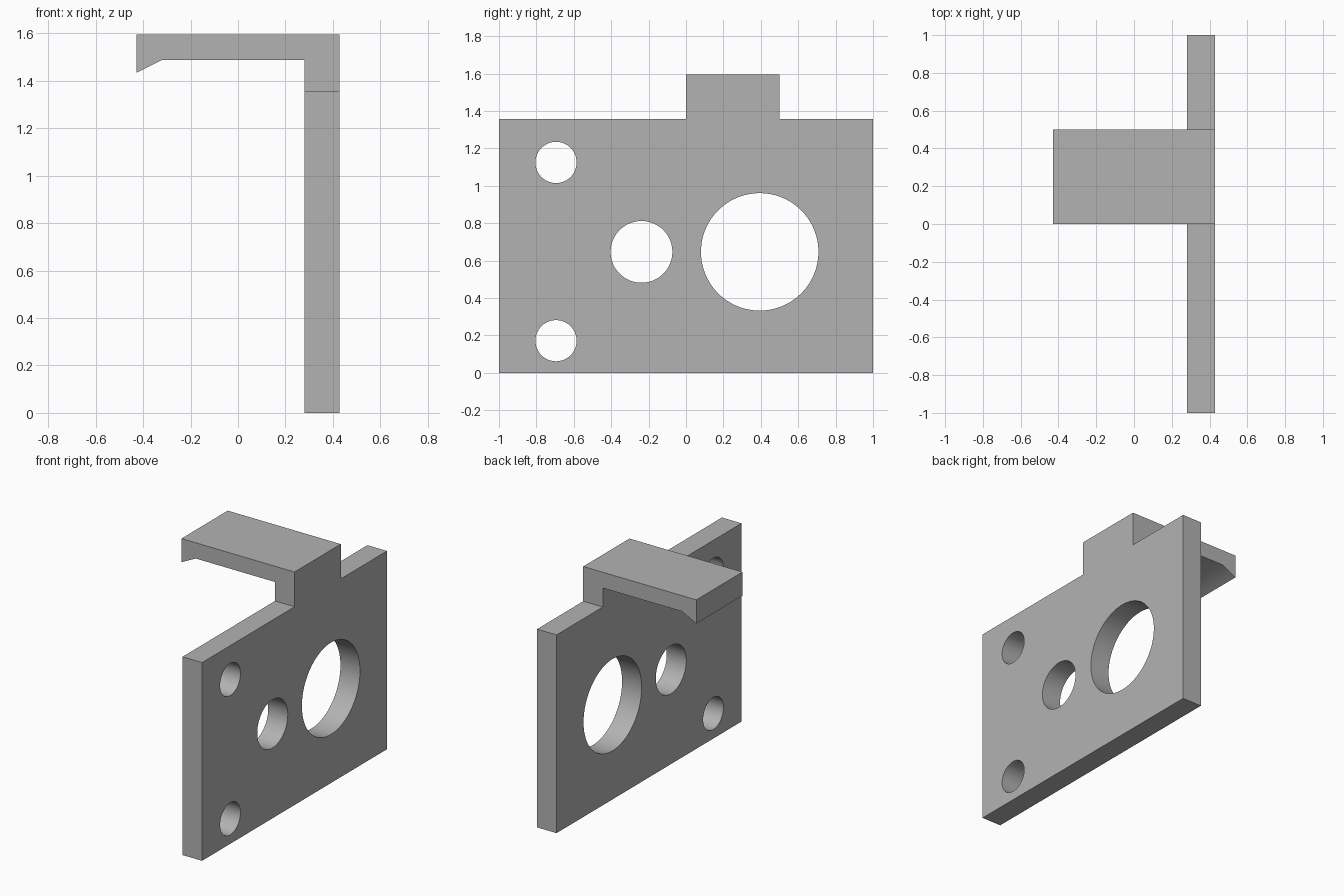
import bpy
import bmesh
from mathutils import Matrix

cube = bpy.data.objects.get("Cube")
if cube:
    bpy.data.objects.remove(cube, do_unlink=True)

PLATE_X, OUTER_X = 0.28, 0.428
PLATE_TOP, TOP = 1.357, 1.595
TAB_Y = (0.0, 0.5)

grey = bpy.data.materials.new("plain grey")
grey.use_nodes = True
colour = (0.45, 0.45, 0.45, 1)
grey.diffuse_color = colour
grey.node_tree.nodes["Principled BSDF"].inputs["Base Color"].default_value = colour


def make_object(name, bm):
    bmesh.ops.recalc_face_normals(bm, faces=bm.faces)
    mesh = bpy.data.meshes.new(name)
    bm.to_mesh(mesh)
    bm.free()
    mesh.materials.append(grey)
    obj = bpy.data.objects.new(name, mesh)
    bpy.context.collection.objects.link(obj)
    return obj


def add_box(bm, low, high):
    size = [b - a for a, b in zip(low, high)]
    centre = [(a + b) / 2 for a, b in zip(low, high)]
    matrix = Matrix.Translation(centre) @ Matrix.Diagonal((*size, 1))
    bmesh.ops.create_cube(bm, size=1, matrix=matrix)


def add_drill(bm, y, z, radius):
    matrix = Matrix.Translation((PLATE_X, y, z)) @ Matrix.Rotation(1.5707963, 4, "Y")
    bmesh.ops.create_cone(bm, cap_ends=True, segments=96, radius1=radius,
                          radius2=radius, depth=1, matrix=matrix)


# Bracket: hooked side profile swept along the full depth
profile = [(OUTER_X, 0), (OUTER_X, TOP), (-OUTER_X, TOP), (-OUTER_X, 1.433),
           (-0.32, 1.487), (PLATE_X, 1.487), (PLATE_X, 0)]
bm = bmesh.new()
face = bm.faces.new([bm.verts.new((x, -1, z)) for x, z in profile])
swept = bmesh.ops.extrude_face_region(bm, geom=[face])["geom"]
bmesh.ops.translate(bm, vec=(0, 2, 0),
                    verts=[v for v in swept if isinstance(v, bmesh.types.BMVert)])
bracket = make_object("hooked_bracket", bm)

# Cutters: shoulders beside the arm, then the four round holes
bm = bmesh.new()
add_box(bm, (-1, -2, PLATE_TOP), (1, TAB_Y[0], 2))
add_box(bm, (-1, TAB_Y[1], PLATE_TOP), (1, 2, 2))
for y, z, radius in [(-0.695, 1.125, 0.11), (-0.695, 0.172, 0.11),
                     (-0.238, 0.647, 0.165), (0.394, 0.647, 0.314)]:
    add_drill(bm, y, z, radius)
cutter = make_object("cutters", bm)
cutter.hide_render = True

cut = bracket.modifiers.new("cuts", "BOOLEAN")
cut.operation = "DIFFERENCE"
cut.solver = "EXACT"
cut.object = cutter
bpy.ops.object.select_all(action="DESELECT")
bracket.select_set(True)
bpy.context.view_layer.objects.active = bracket
bpy.ops.object.modifier_apply(modifier=cut.name)
bpy.data.objects.remove(cutter, do_unlink=True)
bpy.ops.object.shade_smooth_by_angle(angle=0.5)
